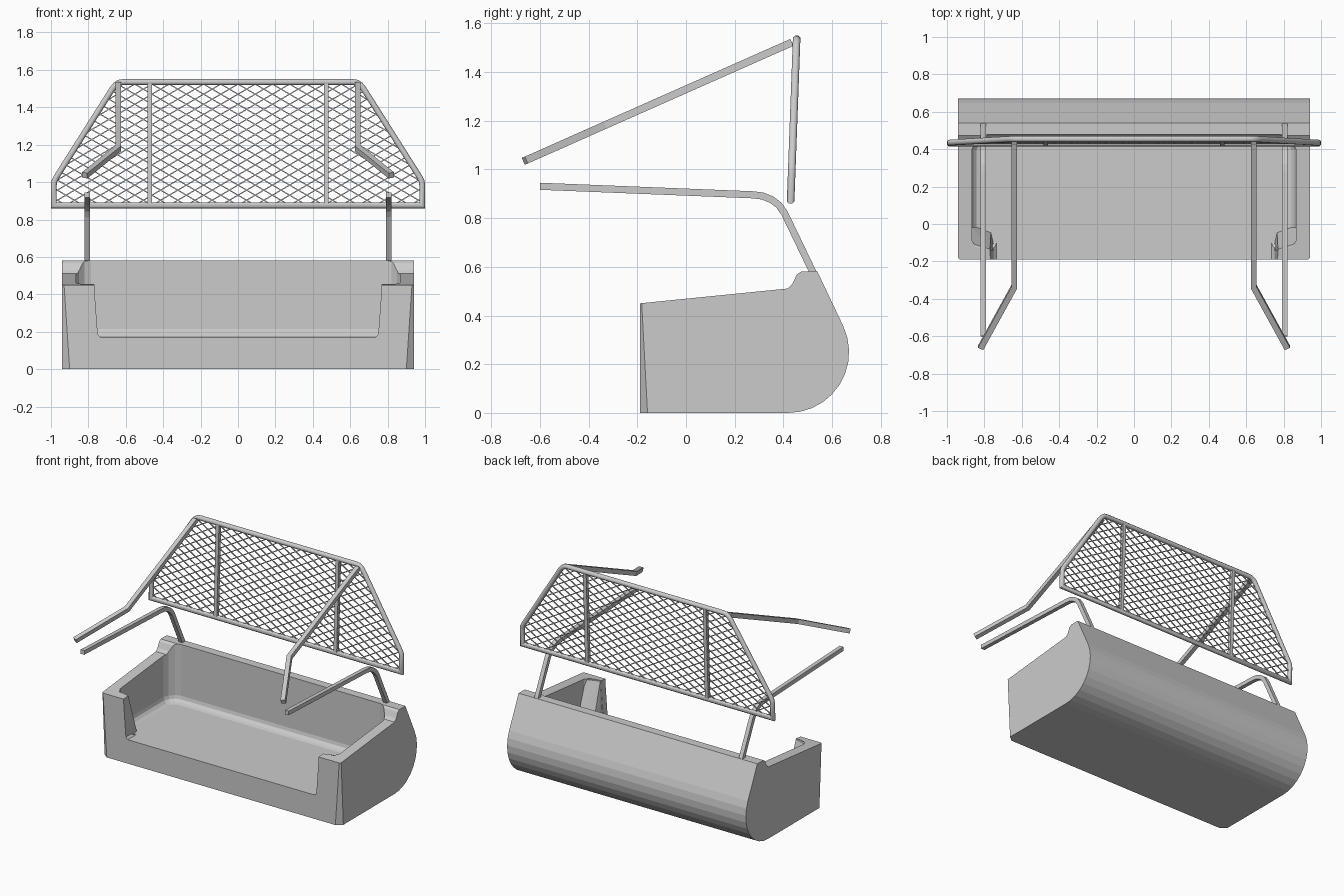
import bpy, bmesh
from math import sin, cos, pi, radians
from mathutils import Vector
from mathutils.geometry import intersect_line_plane

if "Cube" in bpy.data.objects:
    bpy.data.objects.remove(bpy.data.objects["Cube"])


def finish(bm, name, smooth=False):
    bmesh.ops.recalc_face_normals(bm, faces=bm.faces[:])
    me = bpy.data.meshes.new(name)
    bm.to_mesh(me)
    bm.free()
    ob = bpy.data.objects.new(name, me)
    bpy.context.collection.objects.link(ob)
    bpy.ops.object.select_all(action='DESELECT')
    ob.select_set(True)
    bpy.context.view_layer.objects.active = ob
    if smooth:
        bpy.ops.object.shade_smooth_by_angle(angle=radians(50))
    return ob


def prism(pts, place, lo, hi):
    """Extrude a 2D profile between lo and hi; place(a, b, t) gives xyz."""
    bm = bmesh.new()
    rings = [[bm.verts.new(place(a, b, t)) for a, b in pts] for t in (lo, hi)]
    for r in rings:
        bm.faces.new(r)
    n = len(pts)
    for i in range(n):
        j = (i + 1) % n
        bm.faces.new((rings[0][i], rings[0][j], rings[1][j], rings[1][i]))
    bmesh.ops.recalc_face_normals(bm, faces=bm.faces[:])
    return bm


def tube(bm, pts, r, n, ref, cyclic=False):
    """Sweep an n-sided section along a path with mitred corners."""
    pts = [Vector(p) for p in pts]
    m = len(pts)
    segs = [(pts[(i + 1) % m] - pts[i]).normalized() for i in range(m)]
    if not cyclic:
        segs[-1] = segs[-2]
    d = segs[0]
    u = (Vector(ref) - d * d.dot(Vector(ref))).normalized()
    v = d.cross(u)
    rad = r / cos(pi / n)
    ring = [pts[0] + rad * (u * cos(2 * pi * (k + .5) / n) + v * sin(2 * pi * (k + .5) / n))
            for k in range(n)]
    rings = []
    for i in range(m):
        prev = segs[i - 1] if (i or cyclic) else segs[0]
        along = prev if i else segs[0]
        ring = [intersect_line_plane(q, q + along, pts[i], prev + segs[i]) for q in ring]
        rings.append([bm.verts.new(q) for q in ring])
    for i in range(m if cyclic else m - 1):
        a, b = rings[i], rings[(i + 1) % m]
        for k in range(n):
            j = (k + 1) % n
            bm.faces.new((a[k], a[j], b[j], b[k]))
    if not cyclic:
        bm.faces.new(rings[0])
        bm.faces.new(rings[-1])


def cut(ob, cutter):
    cutter.hide_render = True
    mod = ob.modifiers.new("cut", 'BOOLEAN')
    mod.operation, mod.solver, mod.object = 'DIFFERENCE', 'EXACT', cutter
    bpy.ops.object.select_all(action='DESELECT')
    bpy.context.view_layer.objects.active = ob
    ob.select_set(True)
    bpy.ops.object.modifier_apply(modifier=mod.name)
    bpy.data.objects.remove(cutter, do_unlink=True)


# Tub: side profile with a rounded lower back
arc = [(.42 + .25 * cos(radians(a)), .25 + .25 * sin(radians(a)))
       for a in [-90 + 115 * i / 10 for i in range(11)]]
profile = [(-.19, 0)] + arc + [(.54, .58), (.472, .58), (.455, .568), (.437, .53),
                               (.418, .511), (-.19, .45)]
bm = prism(profile, lambda a, b, t: (t, a, b), -.94, .94)
# Tapered front corner chamfers
for s in (1, -1):
    a, b, c = Vector((s * .93, -.19, .45)), Vector((s * .90, -.19, 0)), Vector((s * .94, -.158, 0))
    no = (b - a).cross(c - a) * s
    if no.x * s < 0:
        no = -no
    res = bmesh.ops.bisect_plane(bm, geom=bm.verts[:] + bm.edges[:] + bm.faces[:],
                                 plane_co=a, plane_no=no, clear_outer=True)
    bmesh.ops.holes_fill(bm, edges=[e for e in bm.edges if e.is_boundary])
tub = finish(bm, "tub")

# Hollow of the tub, rounded where the walls meet the floor
half = [(.80, -.14), (.845, -.125), (.865, -.09), (.865, .40), (.85, .435), (.82, .465), (.785, .478)]
outline = half + [(-x, y) for x, y in reversed(half)]
bm = prism(outline, lambda a, b, t: (a, b, t), .17, 1)
low = [e for e in bm.edges if all(v.co.z < .2 for v in e.verts)]
bmesh.ops.bevel(bm, geom=low, offset=.045, segments=3, profile=.5, affect='EDGES')
cut(tub, finish(bm, "hollow_cutter"))

# Front opening
side = [(.735, .17), (.75, .185), (.768, .43), (.775, .7)]
bm = prism(side + [(-x, z) for x, z in reversed(side)], lambda a, b, t: (a, t, b), -.3, -.05)
cut(tub, finish(bm, "opening_cutter"))

# Sloping gussets behind the front posts
for s, tag in ((1, "right"), (-1, "left")):
    bm = bmesh.new()
    for x, y, z in [(.88, -.16, .452), (.77, -.16, .452), (.77, -.135, .452), (.88, -.10, .452),
                    (.752, -.16, .165), (.752, -.10, .165), (.765, -.045, .165),
                    (.88, .0, .165), (.88, -.16, .165)]:
        bm.verts.new((s * x, y, z))
    bmesh.ops.convex_hull(bm, input=bm.verts[:])
    finish(bm, "gusset_" + tag)

    # Lower bent rail
    bm = bmesh.new()
    x = s * .805
    bend = [(-.60, .931), (.275, .896), (.315, .891), (.352, .876), (.382, .853),
            (.405, .82), (.53, .56)]
    tube(bm, [(x, y, z) for y, z in bend], .0145, 4, (1, 0, 0))
    finish(bm, "lower_rail_" + tag)

    # Upper stay
    bm = bmesh.new()
    tube(bm, [(s * .64, .435, 1.522), (s * .64, -.335, 1.181), (s * .82, -.662, 1.036)],
         .0155, 4, (1, 0, 0))
    finish(bm, "upper_stay_" + tag)


def on_screen(x, z):
    return (x, .43 + (z - .875) * .037, z)


# Screen frame
half = [(.985, .875), (.985, .985), (.981, 1.006), (.972, 1.025), (.672, 1.498),
        (.655, 1.519), (.637, 1.531), (.615, 1.535)]
bm = bmesh.new()
tube(bm, [on_screen(x, z) for x, z in half + [(-x, z) for x, z in reversed(half)]],
     .0155, 8, (0, 1, 0), True)
finish(bm, "screen_frame", True)

# Screen uprights
for s, tag in ((1, "right"), (-1, "left")):
    bm = bmesh.new()
    tube(bm, [on_screen(s * .472, .875), on_screen(s * .472, 1.535)], .0125, 4, (1, 0, 0))
    finish(bm, "screen_upright_" + tag)

# Diamond wire mesh, each wire clipped to the frame outline
limits = [(1, 0, .985), (-1, 0, .985), (0, -1, -.875), (0, 1, 1.535),
          (1.55, 1, 1.53 + 1.55 * .65), (-1.55, 1, 1.53 + 1.55 * .65)]
pitch, slope = .054, .587
bm = bmesh.new()
for sign in (1, -1):
    for i in range(-24, 25):
        c, lo, hi = 1.2 + i * pitch, -2, 2
        for a, b, k in limits:
            g, h = a + b * slope * sign, k - b * c
            if abs(g) < 1e-6:
                continue
            if g > 0:
                hi = min(hi, h / g)
            else:
                lo = max(lo, h / g)
        if hi - lo > .02:
            tube(bm, [on_screen(x, c + sign * slope * x) for x in (lo, hi)], .003, 4, (0, 1, 0))
finish(bm, "screen_mesh")
